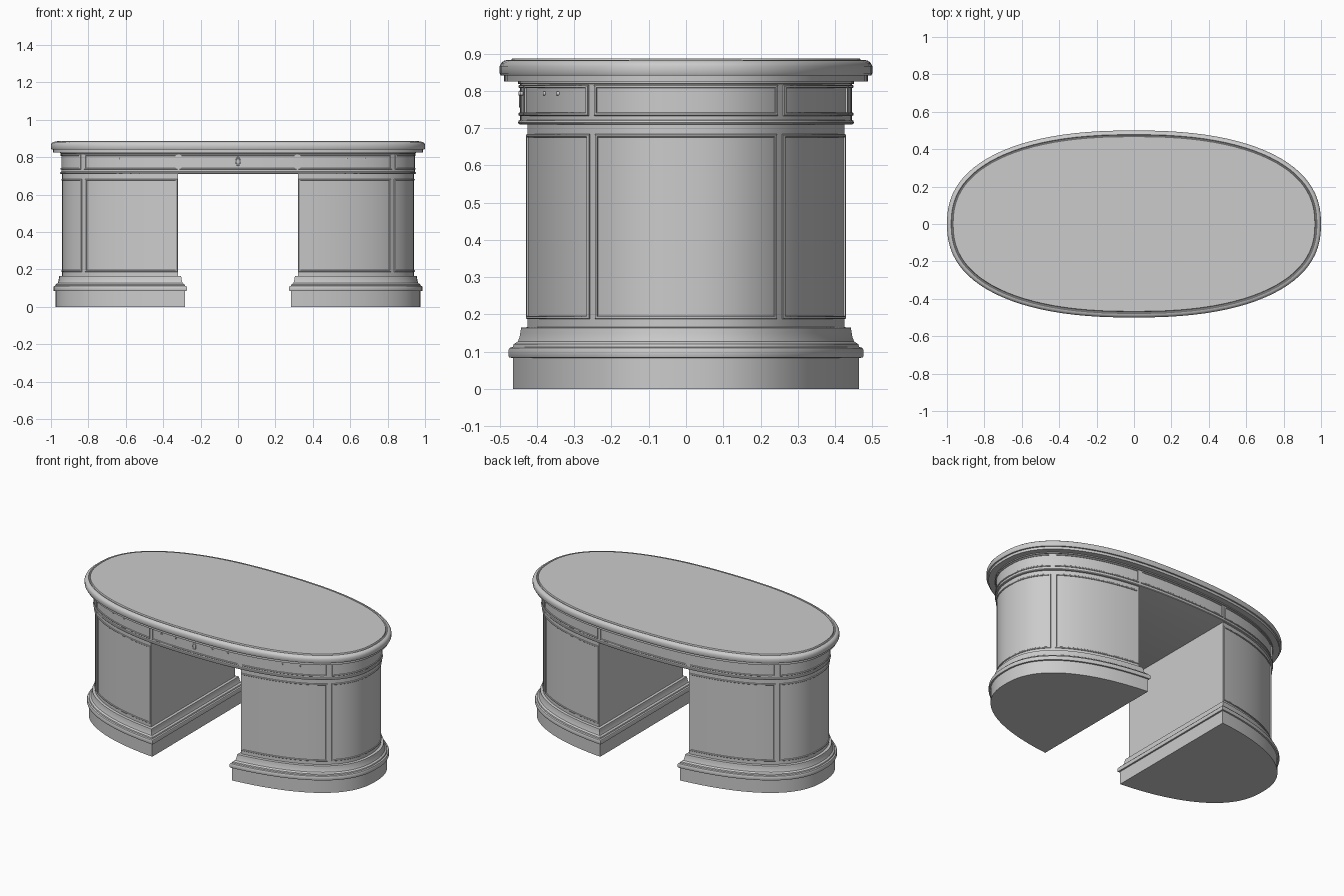
import bpy, bmesh, math

if "Cube" in bpy.data.objects:
    bpy.data.objects.remove(bpy.data.objects["Cube"])

N = 2.35          # superellipse exponent of the oval plan
A, B = 0.94, 0.44  # half sizes of the pedestal oval
CUT = 0.32        # inner face of each pedestal


def oval(a, b, t):
    c, s = math.cos(t), math.sin(t)
    return (a * math.copysign(abs(c) ** (2 / N), c), b * math.copysign(abs(s) ** (2 / N), s))


def angle_x(x, a):
    return math.acos((x / a) ** (N / 2))


def angle_y(y, b):
    return math.asin((y / b) ** (N / 2))


def full_ring(a, b, d, n=96):
    return [oval(a + d, b + d, 2 * math.pi * i / n) for i in range(n)]


def d_ring(d, side, n=56):
    # oval cut straight on its inner side
    t = angle_x(CUT - d, A + d)
    pts = [oval(A + d, B + d, -t + 2 * t * i / n) for i in range(n + 1)]
    return pts if side > 0 else [(-x, y) for x, y in reversed(pts)]


def finish(name, bm):
    bmesh.ops.recalc_face_normals(bm, faces=bm.faces)
    me = bpy.data.meshes.new(name)
    bm.to_mesh(me)
    bm.free()
    ob = bpy.data.objects.new(name, me)
    bpy.context.collection.objects.link(ob)
    bpy.ops.object.select_all(action='DESELECT')
    ob.select_set(True)
    bpy.context.view_layer.objects.active = ob
    bpy.ops.object.shade_smooth_by_angle(angle=math.radians(30))
    return ob


def loft(name, profile, ring):
    # stack one plan outline per (offset, z) profile point and cap both ends
    bm = bmesh.new()
    rows = [[bm.verts.new((x, y, z)) for x, y in ring(d)] for d, z in profile]
    n = len(rows[0])
    for lo, hi in zip(rows, rows[1:]):
        for i in range(n):
            j = (i + 1) % n
            bm.faces.new((lo[i], lo[j], hi[j], hi[i]))
    bm.faces.new(rows[0][::-1])
    bm.faces.new(rows[-1])
    return finish(name, bm)


def arc_bar(bm, a, b, t0, t1, z0, z1, proud):
    # moulding bar with chamfered face following the oval from t0 to t1
    n = max(1, round(abs(t1 - t0) / 0.065))
    ch = 0.25 * min(z1 - z0, 0.01)
    sec = [(-0.004, z0), (proud * 0.5, z0), (proud, z0 + ch), (proud, z1 - ch),
           (proud * 0.5, z1), (-0.004, z1)]
    rows = []
    for i in range(n + 1):
        t = t0 + (t1 - t0) * i / n
        rows.append([bm.verts.new((*oval(a + d, b + d, t), z)) for d, z in sec])
    for p, q in zip(rows, rows[1:]):
        for k in range(6):
            bm.faces.new((p[k], p[(k + 1) % 6], q[(k + 1) % 6], q[k]))
    bm.faces.new(rows[0])
    bm.faces.new(rows[-1][::-1])


def frame(bm, a, b, t0, t1, z0, z1, w=0.009, proud=0.005):
    # bead frame round one curved panel
    def shift(t, s):
        p, q = oval(a, b, t), oval(a, b, t + s * 0.01)
        return t + s * 0.01 * w / math.dist(p, q)
    arc_bar(bm, a, b, t0, t1, z0, z0 + w, proud)
    arc_bar(bm, a, b, t0, t1, z1 - w, z1, proud)
    arc_bar(bm, a, b, t0, shift(t0, 1), z0, z1, proud)
    arc_bar(bm, a, b, shift(t1, -1), t1, z0, z1, proud)


# table top with rounded edge and inlaid field
loft("table_top", [(-0.012, 0.825), (-0.012, 0.841), (-0.003, 0.841), (0, 0.847), (0, 0.866),
                   (-0.004, 0.875), (-0.012, 0.881), (-0.022, 0.883), (-0.026, 0.879),
                   (-0.030, 0.879), (-0.033, 0.887)], lambda d: full_ring(1.0, 0.5, d))

# apron running round the whole desk
AA, AB = 0.945, 0.445
loft("apron", [(-0.003, 0.709), (0.004, 0.711), (0.006, 0.715), (0.004, 0.720), (0, 0.722),
               (0, 0.732), (0, 0.818), (0.006, 0.819), (0.006, 0.827)],
     lambda d: full_ring(AA, AB, d))

# pedestals and plinths
for side, label in ((1, "right"), (-1, "left")):
    ring = lambda d, s=side: d_ring(d, s)
    loft(label + "_pedestal", [(0, 0.15), (0, 0.712)], ring)
    loft(label + "_plinth", [(0.036, 0), (0.036, 0.083), (0.045, 0.084), (0.047, 0.09),
                             (0.047, 0.103), (0.044, 0.110), (0.036, 0.113), (0.034, 0.120),
                             (0.024, 0.127), (0.020, 0.138), (0.018, 0.150), (0.016, 0.164),
                             (-0.002, 0.166)], ring)

# bead frames on the pedestal and apron panels
G = 0.007
ped, apr = bmesh.new(), bmesh.new()
pi = math.pi
for mid in (0, pi):
    e = angle_y(0.242, B)
    f, g = angle_y(0.258, B), angle_x(CUT + 0.004, A)
    frame(ped, A, B, mid - e, mid + e, 0.187, 0.684)
    frame(ped, A, B, mid + f, mid + g, 0.187, 0.684) if mid == 0 else \
        frame(ped, A, B, pi + f, pi + g, 0.187, 0.684)
    frame(ped, A, B, mid - g, mid - f, 0.187, 0.684)
    g = angle_x(0.323, AA)
    h = angle_x(0.310, AA)
    frame(apr, AA, AB, mid - e, mid + e, 0.733, 0.816)
    frame(apr, AA, AB, mid + f, mid + g, 0.733, 0.816)
    frame(apr, AA, AB, mid - g, mid - f, 0.733, 0.816)
    frame(apr, AA, AB, mid + h, mid + pi - h, 0.733, 0.816)
finish("pedestal_panel_beads", ped)
finish("apron_panel_beads", apr)


# small drawer studs and the keyhole plate on the front
def front_y(x):
    return -AB * (1 - (abs(x) / AA) ** N) ** (1 / N)


for i, x in enumerate((-0.63, -0.53, -0.235, -0.13, 0.13, 0.235, 0.58, 0.68)):
    bpy.ops.mesh.primitive_cylinder_add(vertices=12, radius=0.005, depth=0.012,
                                        location=(x, front_y(x), 0.793),
                                        rotation=(pi / 2, 0, 0))
    bpy.context.object.name = f"drawer_stud_{i + 1}"
bpy.ops.mesh.primitive_torus_add(major_segments=24, minor_segments=8, major_radius=0.012,
                                 minor_radius=0.003, location=(0, -AB, 0.777),
                                 rotation=(pi / 2, 0, 0))
plate = bpy.context.object
plate.name = "keyhole_plate"
plate.scale = (0.9, 1.6, 1)
bpy.ops.object.shade_smooth_by_angle()
